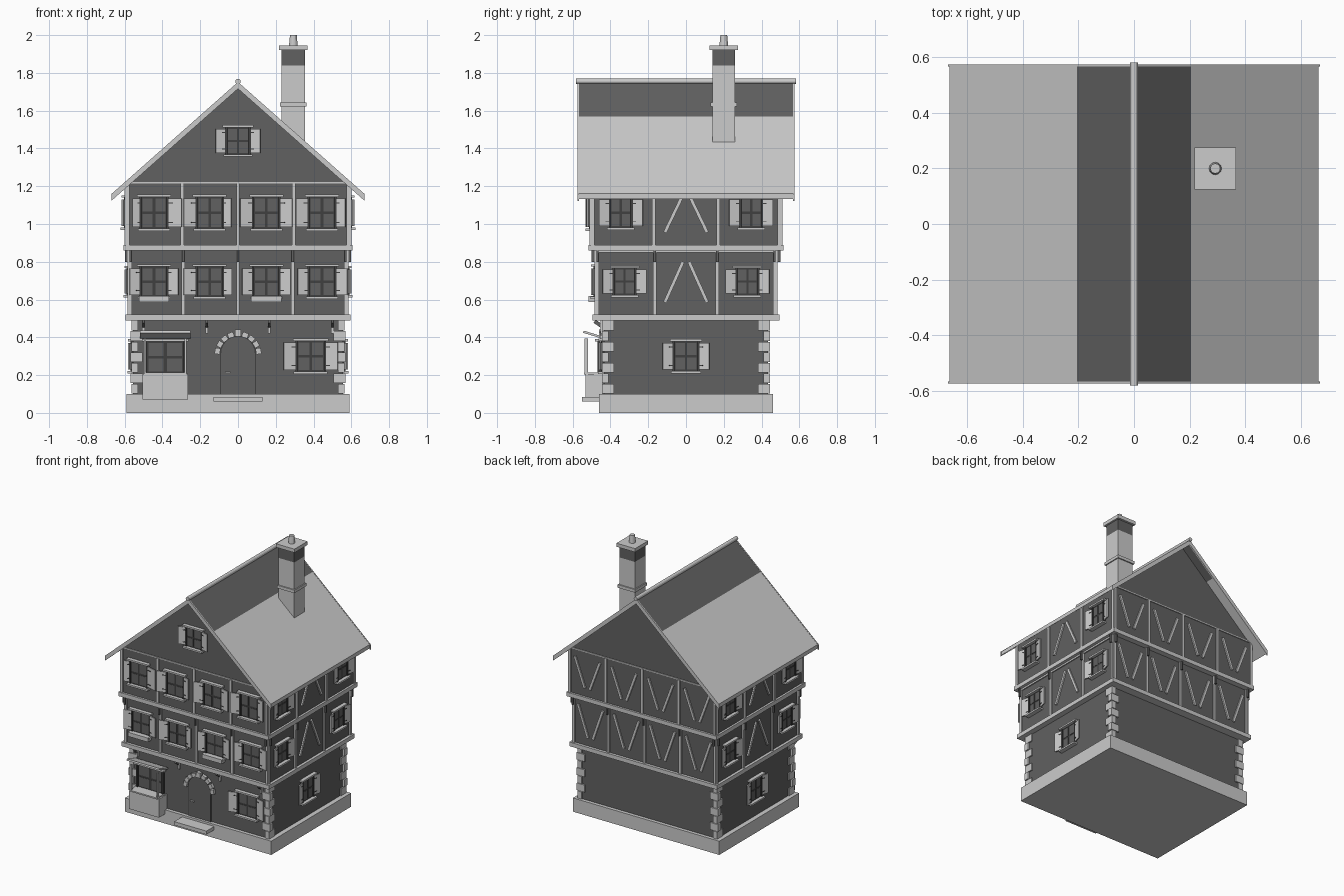
import bpy, bmesh, math
from mathutils import Matrix, Vector

cube = bpy.data.objects.get("Cube")
if cube:
    bpy.data.objects.remove(cube)


def material(name, v):
    m = bpy.data.materials.new(name)
    m.use_nodes = True
    m.diffuse_color = (v, v, v, 1)
    m.node_tree.nodes["Principled BSDF"].inputs["Base Color"].default_value = (v, v, v, 1)
    return m


MATS = [material("pale grey", 0.6), material("dark grey", 0.12), material("charcoal", 0.05)]
PALE, DARK, COAL = range(3)


def finish(name, bm, matrix=None):
    if matrix:
        bm.transform(matrix)
    bmesh.ops.recalc_face_normals(bm, faces=bm.faces)
    me = bpy.data.meshes.new(name)
    bm.to_mesh(me)
    bm.free()
    for m in MATS:
        me.materials.append(m)
    ob = bpy.data.objects.new(name, me)
    bpy.context.collection.objects.link(ob)
    return ob


def add_box(bm, mat, center, size, rot=None):
    m = Matrix.Translation(center) @ (rot or Matrix()) @ Matrix.Diagonal((*size, 1))
    res = bmesh.ops.create_cube(bm, size=1, matrix=m)
    for f in {f for v in res["verts"] for f in v.link_faces}:
        f.material_index = mat


def add_prism(bm, mat, profile, y0, y1):
    """Extrude an x-z outline along y."""
    vs = [bm.verts.new((x, y0, z)) for x, z in profile]
    face = bm.faces.new(vs)
    face.material_index = mat
    new = bmesh.ops.extrude_face_region(bm, geom=[face])["geom"]
    moved = [g for g in new if isinstance(g, bmesh.types.BMVert)]
    bmesh.ops.translate(bm, verts=moved, vec=(0, y1 - y0, 0))
    for f in {f for v in moved for f in v.link_faces}:
        f.material_index = mat


def box(name, mat, center, size, rot=None):
    bm = bmesh.new()
    add_box(bm, mat, center, size, rot)
    return finish(name, bm)


def wall(i):
    """Frame for wall i: front, +x side, back, -x side. Local -y is outward."""
    return Matrix.Rotation(i * math.pi / 2, 4, "Z")


def add_bar(bm, mat, a, b, width, d, depth):
    """Beam between two x-z points on a wall at distance d."""
    a, b = Vector(a), Vector(b)
    v = b - a
    c = (a + b) / 2
    rot = Matrix.Rotation(math.atan2(v.x, v.y), 4, "Y")
    add_box(bm, mat, (c.x, -d, c.y), (width, depth, v.length), rot)


def window(name, i, u, d, z, w=0.13, h=0.16, shutters=(0.06, 0.06), box_below=False):
    bm = bmesh.new()
    add_box(bm, COAL, (u, -d, z), (w, 0.012, h))
    for s in (-1, 1):
        add_box(bm, COAL, (u + s * w / 2, -d - 0.004, z), (0.012, 0.02, h))
        for t in (-1, 1):
            add_box(bm, DARK, (u + s * w * 0.24, -d - 0.006, z + t * h * 0.24), (w * 0.38, 0.004, h * 0.4))
    add_box(bm, PALE, (u, -d - 0.012, z + h / 2 + 0.005), (w + 0.04, 0.03, 0.012))
    add_box(bm, PALE, (u, -d - 0.014, z - h / 2 - 0.005), (w + 0.03, 0.034, 0.012))
    for s, sw in zip((-1, 1), shutters):
        rot = Matrix.Rotation(-s * 0.25, 4, "Z")
        c = Vector((u + s * w / 2, -d - 0.008, z)) + rot @ Vector((s * sw / 2, 0, 0))
        add_box(bm, PALE, c, (sw, 0.008, h * 0.88), rot)
        for t in (-1, 1):
            hinge = c + rot @ Vector((-s * sw * 0.25, -0.005, t * h * 0.3))
            add_box(bm, COAL, hinge, (sw * 0.35, 0.003, 0.005), rot)
    if box_below:
        add_box(bm, PALE, (u, -d - 0.022, z - h / 2 - 0.012), (w + 0.02, 0.04, 0.03))
    finish(name, bm, wall(i))


# Masonry base and storeys
box("plinth", PALE, (0, 0, 0.05), (1.18, 0.92, 0.1))
box("ground_storey", DARK, (0, 0, 0.3), (1.11, 0.87, 0.4))
box("first_beam_band", PALE, (0, 0, 0.505), (1.19, 0.99, 0.03))
box("first_storey", DARK, (0, 0, 0.69), (1.15, 0.95, 0.36))
box("second_beam_band", PALE, (0, 0, 0.875), (1.21, 1.03, 0.03))
box("second_storey", DARK, (0, 0, 1.05), (1.18, 1.0, 0.34))

# Gable walls and roof
bm = bmesh.new()
add_prism(bm, DARK, [(-0.59, 1.2), (0.59, 1.2), (0, 1.73)], -0.5, 0.5)
finish("gable", bm)

EAVE, BREAK, RIDGE, SLOPE = 0.665, 0.205, 1.75, 0.885


def roof_strip(s, x0, x1, thick, lift=0.0):
    top = [(s * x, RIDGE - SLOPE * x + lift) for x in (x0, x1)]
    return top + [(x, z - thick - lift) for x, z in reversed(top)]


bm = bmesh.new()
for s in (-1, 1):
    add_prism(bm, PALE, roof_strip(s, BREAK, EAVE, 0.028), -0.57, 0.57)
    add_prism(bm, DARK, roof_strip(s, 0, BREAK, 0.028), -0.57, 0.57)
    for y in (-0.575, 0.567):
        add_prism(bm, PALE, roof_strip(s, 0, EAVE + 0.005, 0.034, 0.002), y, y + 0.008)
finish("roof", bm)
bpy.ops.mesh.primitive_cylinder_add(vertices=12, radius=0.014, depth=1.165, location=(0, 0, 1.755),
                                    rotation=(math.pi / 2, 0, 0))
ridge = bpy.context.object
ridge.name = "ridge_cap"
ridge.data.materials.append(MATS[PALE])

# Chimney
CX, CY = 0.293, 0.2
box("chimney_stack", PALE, (CX, CY, 1.59), (0.125, 0.12, 0.5))
box("chimney_top", DARK, (CX, CY, 1.88), (0.125, 0.12, 0.08))
box("chimney_collar", PALE, (CX, CY, 1.632), (0.14, 0.138, 0.022))
box("chimney_cap", PALE, (CX, CY, 1.933), (0.15, 0.15, 0.026))
bpy.ops.mesh.primitive_cone_add(vertices=12, radius1=0.023, radius2=0.018, depth=0.056, location=(CX, CY, 1.972))
pot = bpy.context.object
pot.name = "chimney_pot"
pot.data.materials.append(MATS[PALE])

# Corner stones
bm = bmesh.new()
COURSES = 7
step = 0.39 / COURSES
for sx in (-1, 1):
    for sy in (-1, 1):
        for k in range(COURSES):
            lx, ly = (0.065, 0.035) if k % 2 else (0.035, 0.065)
            out = 0.006 if k % 2 else 0
            add_box(bm, PALE, (sx * (0.564 + out - lx / 2), sy * (0.446 - ly / 2), 0.1 + step * (k + 0.5)),
                    (lx, ly, step - 0.004))
finish("corner_stones", bm)

# Timber framing: per storey bottom, top and half widths of its walls
for label, z0, z1, hx, hy, px, py in (("first", 0.52, 0.86, 0.575, 0.475, 0.29, 0.165),
                                      ("second", 0.89, 1.215, 0.59, 0.5, 0.295, 0.17)):
    for i in range(4):
        bm = bmesh.new()
        half, d = (hy, hx) if i % 2 else (hx, hy)
        inner = (-py, py) if i % 2 else (-px, 0, px)
        for u in (-half + 0.006, *inner, half - 0.006):
            add_box(bm, PALE, (u, -d, (z0 + z1) / 2), (0.018, 0.02, z1 - z0))
            if label == "first":
                add_box(bm, DARK, (u, -d - 0.014, z1 - 0.03), (0.012, 0.02, 0.06))
        if i % 2:
            add_box(bm, PALE, (0, -d, z1 - 0.006), (half * 2, 0.016, 0.012))
            for s in (-1, 1):
                add_bar(bm, PALE, (s * 0.112, z0 + 0.065), (s * 0.016, z1 - 0.06), 0.018, d, 0.02)
        if i == 2:
            for c in (-1.5, -0.5, 0.5, 1.5):
                for s in (-1, 1):
                    add_bar(bm, PALE, (c * px + s * 0.02, z0 + 0.06), (c * px + s * 0.1, z1 - 0.05), 0.018, d, 0.02)
        finish(f"{label}_storey_timbers_{i}", bm, wall(i))
for y in (-0.5, 0.5):
    box("gable_sill", PALE, (0, y, 1.218), (1.18, 0.012, 0.008))

# Brackets below the first overhang
for x in (-0.5, -0.165, 0.165, 0.5):
    bm = bmesh.new()
    add_box(bm, PALE, (x, -0.442, 0.455), (0.014, 0.02, 0.07))
    add_box(bm, DARK, (x, -0.465, 0.472), (0.012, 0.045, 0.02), Matrix.Rotation(-0.6, 4, "X"))
    finish("overhang_bracket", bm)

# Windows
for k, x in enumerate((-0.445, -0.15, 0.15, 0.445)):
    window("second_front_window", 0, x, 0.5, 1.06, 0.14, 0.17,
           ((0.045, 0.08), (0.07, 0.045), (0.07, 0.07), (0.07, 0.055))[k])
    window("first_front_window", 0, x, 0.475, 0.695, 0.14, 0.16,
           ((0.06, 0.06), (0.07, 0.05), (0.06, 0.06), (0.06, 0.065))[k], k in (0, 2))
window("attic_window", 0, 0, 0.5, 1.44, 0.125, 0.145, (0.057, 0.057))
window("ground_front_window", 0, 0.385, 0.435, 0.3, 0.15, 0.165, (0.07, 0.07))
for i in (1, 3):
    window("ground_side_window", i, 0, 0.555, 0.3)
    for s in (-1, 1):
        window("first_side_window", i, s * 0.325, 0.575, 0.695, 0.115, 0.145)
        window("second_side_window", i, s * 0.345, 0.59, 1.06, 0.115, 0.16)

# Shop window with counter and raised flap
window("shop_window", 0, -0.385, 0.455, 0.295, 0.205, 0.17, ())
box("shop_counter", PALE, (-0.385, -0.485, 0.138), (0.24, 0.095, 0.135))
box("shop_counter_rim", PALE, (-0.385, -0.5, 0.208), (0.22, 0.08, 0.01))
box("shop_flap", PALE, (-0.385, -0.495, 0.415), (0.265, 0.1, 0.012), Matrix.Rotation(-0.3, 4, "X"))
for s in (-1, 1):
    box("shop_flap_post", PALE, (-0.385 + s * 0.108, -0.528, 0.3), (0.01, 0.018, 0.19))

# Arched door with stones and step
bm = bmesh.new()
for r, mat, y in ((0.096, COAL, -0.438), (0.089, DARK, -0.442)):
    arch = [(r * math.cos(a), 0.315 + r * math.sin(a)) for a in (math.pi * k / 12 for k in range(13))]
    add_prism(bm, mat, [(-r, 0.1), (r, 0.1)] + arch, y, -0.43)
add_box(bm, PALE, (-0.055, -0.447, 0.215), (0.03, 0.012, 0.008))
finish("door", bm)
bm = bmesh.new()
for k in range(9):
    a = math.pi * (k + 0.5) / 9
    key = 0.01 if k == 4 else 0
    rad = 0.11 + key / 2
    add_box(bm, PALE, (rad * math.cos(a), -0.441, 0.308 + rad * math.sin(a)), (0.028 + key, 0.03 + key, 0.032),
            Matrix.Rotation(-a, 4, "Y"))
finish("door_arch_stones", bm)
box("door_step", PALE, (0, -0.5, 0.072), (0.26, 0.1, 0.026))
